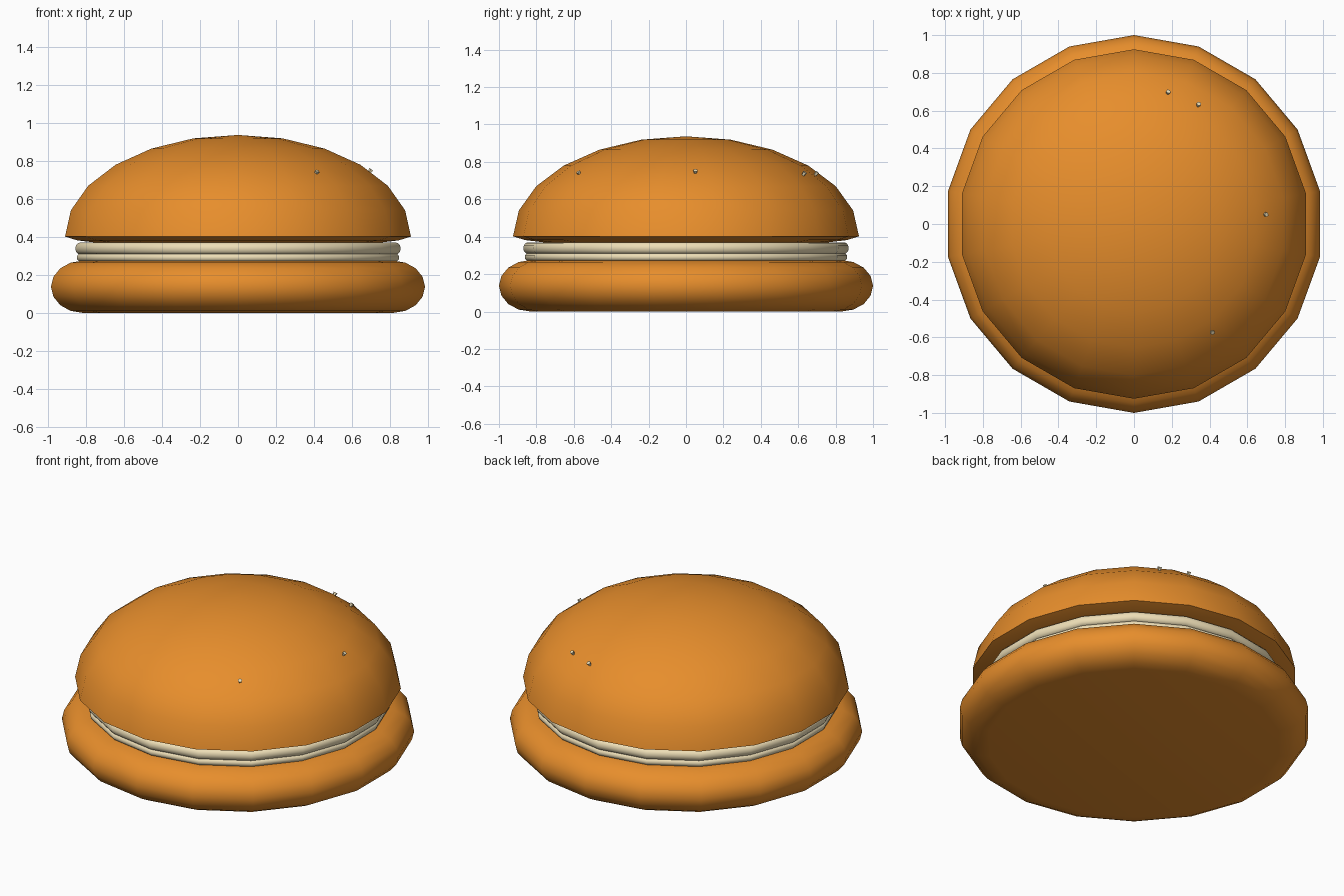
import bpy, bmesh
from math import sin, cos, pi, radians
from mathutils import Vector

if "Cube" in bpy.data.objects:
    bpy.data.objects.remove(bpy.data.objects["Cube"])

SIDES = 18


def material(name, rgb):
    m = bpy.data.materials.new(name)
    m.diffuse_color = (*rgb, 1)
    m.use_nodes = True
    m.node_tree.nodes["Principled BSDF"].inputs["Base Color"].default_value = m.diffuse_color
    return m


BUN = material("baked_crust", (0.80, 0.27, 0.025))
CREAM = material("cream", (0.85, 0.73, 0.47))


def finish(bm, name, mat, smooth=True):
    bmesh.ops.recalc_face_normals(bm, faces=bm.faces)
    me = bpy.data.meshes.new(name)
    bm.to_mesh(me)
    bm.free()
    ob = bpy.data.objects.new(name, me)
    bpy.context.collection.objects.link(ob)
    me.materials.append(mat)
    if smooth:
        bpy.ops.object.select_all(action='DESELECT')
        ob.select_set(True)
        bpy.context.view_layer.objects.active = ob
        bpy.ops.object.shade_smooth_by_angle(angle=radians(50))
    return ob


def lathe(name, profile, mat):
    """Turn a bottom-to-top (radius, z) profile; radius 0 closes to a point."""
    bm = bmesh.new()
    rings = []
    for r, z in profile:
        if r < 1e-6:
            rings.append([bm.verts.new((0, 0, z))] * SIDES)
        else:
            rings.append([bm.verts.new((r * sin(2 * pi * i / SIDES),
                                        r * cos(2 * pi * i / SIDES), z))
                          for i in range(SIDES)])
    for lo, hi in zip(rings, rings[1:]):
        for i in range(SIDES):
            j = (i + 1) % SIDES
            bm.faces.new(list(dict.fromkeys((lo[i], lo[j], hi[j], hi[i]))))
    return finish(bm, name, mat)


def rounded_disc(name, radius, z0, z1, edge, steps, mat):
    """Disc with a semi-elliptical rim."""
    mid, half = (z0 + z1) / 2, (z1 - z0) / 2
    rim = [(radius - edge + edge * cos(a), mid + half * sin(a))
           for a in (-pi / 2 + pi * k / steps for k in range(steps + 1))]
    return lathe(name, [(0, z0)] + rim + [(0, z1)], mat)


# Bottom bun and two cream layers
rounded_disc("bottom_bun", 1.0, 0.0, 0.275, 0.17, 8, BUN)
rounded_disc("lower_filling", 0.862, 0.27, 0.312, 0.02, 6, CREAM)
rounded_disc("upper_filling", 0.87, 0.308, 0.37, 0.025, 6, CREAM)

# Domed top bun with a turned-in underside
R, BASE, H = 0.925, 0.402, 0.535
dome = [(R * sin(radians(a)), BASE + H * cos(radians(a))) for a in range(90, -1, -15)]
lathe("top_bun", [(0, 0.37), (0.76, 0.37), (0.86, 0.382)] + dome, BUN)

# Sparse seeds: tiny teardrops poking out of the crust
for n, (x, y, z) in enumerate([(0.18, 0.695, 0.735), (0.34, 0.63, 0.735),
                               (0.695, 0.05, 0.745), (0.413, -0.57, 0.737)]):
    bm = bmesh.new()
    bmesh.ops.create_cone(bm, cap_ends=True, segments=5, radius1=0.003,
                          radius2=0.013, depth=0.045)
    out = Vector((x / R ** 2, y / R ** 2, (z - BASE) / H ** 2)).normalized()
    bmesh.ops.rotate(bm, verts=bm.verts, cent=(0, 0, 0),
                     matrix=out.to_track_quat('Z', 'Y').to_matrix())
    bmesh.ops.translate(bm, verts=bm.verts, vec=Vector((x, y, z)) - out * 0.01)
    finish(bm, f"seed_{n + 1}", CREAM, smooth=False)
